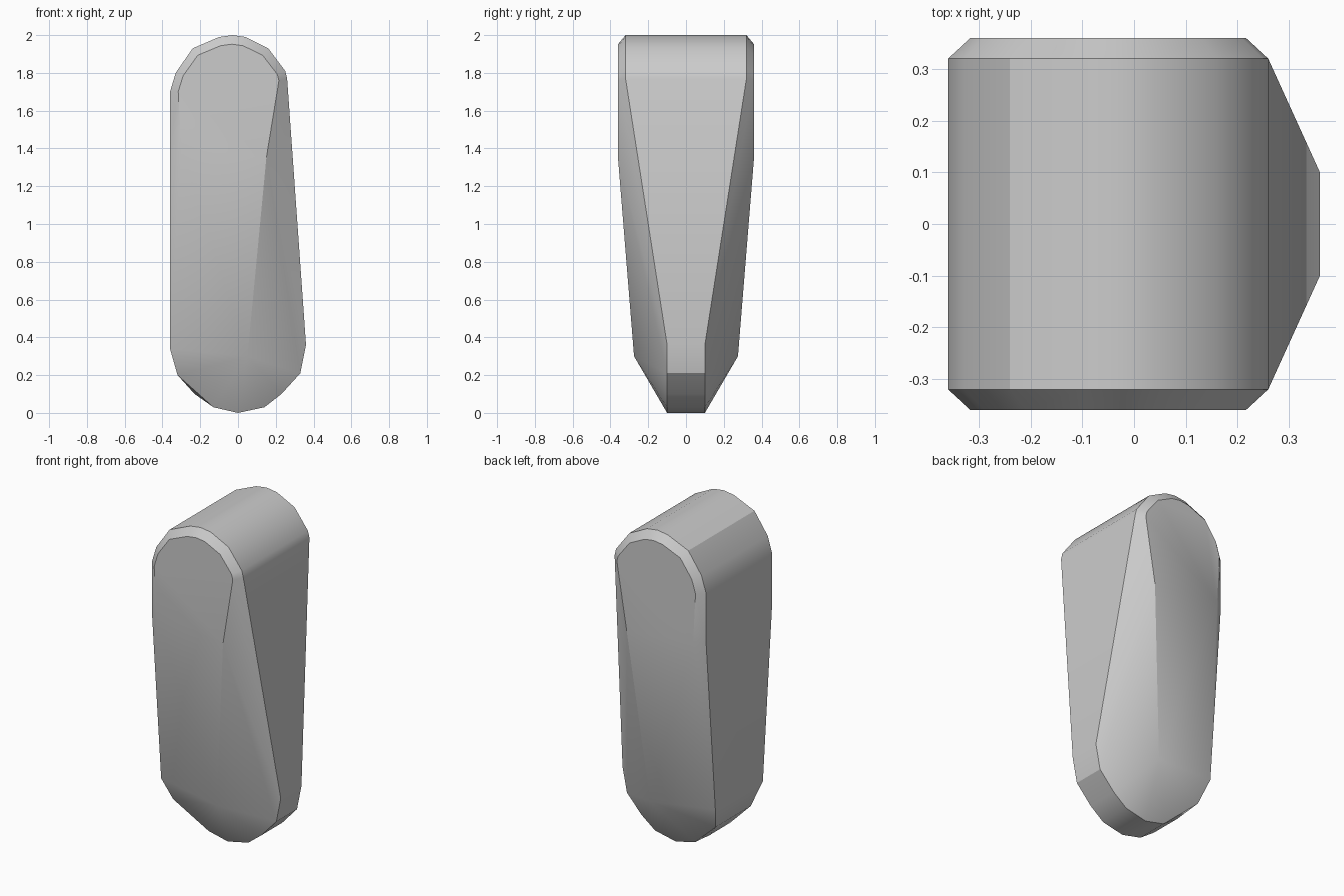
import bpy, bmesh, math

cube = bpy.data.objects.get("Cube")
if cube:
    bpy.data.objects.remove(cube)

# Plain grey material
grey = bpy.data.materials.new("plain_grey")
grey.use_nodes = True
colour = (0.6, 0.6, 0.6, 1)
grey.diffuse_color = colour
grey.node_tree.nodes["Principled BSDF"].inputs["Base Color"].default_value = colour

# Rounded top profile, left to right (x, z)
top_arc = [(-0.36, 1.7), (-0.33, 1.8), (-0.24, 1.93), (-0.1, 1.99), (-0.03, 2),
           (0.04, 1.99), (0.16, 1.93), (0.25, 1.81), (0.26, 1.77)]
# Narrow rounded foot profile, right to left (x, z)
foot_arc = [(0.36, 0.36), (0.33, 0.21), (0.23, 0.1), (0.14, 0.03),
            (0, 0), (-0.13, 0.03), (-0.23, 0.1)]
# Corners of the tapering front and back faces (x, y, z)
side_points = [(-0.36, 0.32, 1.4), (-0.3, 0.36, 1.4), (0.15, 0.36, 1.35),
               (-0.36, 0.23, 0.34), (-0.32, 0.17, 0.2), (0.05, 0.275, 0.3)]

half = list(side_points)
for x, z in top_arc:
    half.append((x, 0.32, z))
    # Inset rim that bevels the end caps
    half.append((-0.05 + (x + 0.05) * 0.86, 0.36, 1.7 + (z - 1.7) * 0.84))
for x, z in foot_arc:
    half.append((x, 0.1, z))

# Wrap the mirrored points in one convex skin
bm = bmesh.new()
for side in (-1, 1):
    for x, y, z in half:
        bm.verts.new((x, y * side, z))
hull = bmesh.ops.convex_hull(bm, input=bm.verts)
spare = [v for v in bm.verts if not v.link_faces]
bmesh.ops.delete(bm, geom=spare, context='VERTS')
bmesh.ops.dissolve_limit(bm, angle_limit=math.radians(1),
                         verts=bm.verts, edges=bm.edges)
bmesh.ops.recalc_face_normals(bm, faces=bm.faces)
mesh = bpy.data.meshes.new("tapered_block")
bm.to_mesh(mesh)
bm.free()
mesh.materials.append(grey)

block = bpy.data.objects.new("tapered_block", mesh)
bpy.context.collection.objects.link(block)
bpy.ops.object.select_all(action='DESELECT')
block.select_set(True)
bpy.context.view_layer.objects.active = block
bpy.ops.object.shade_smooth_by_angle(angle=math.radians(30))
